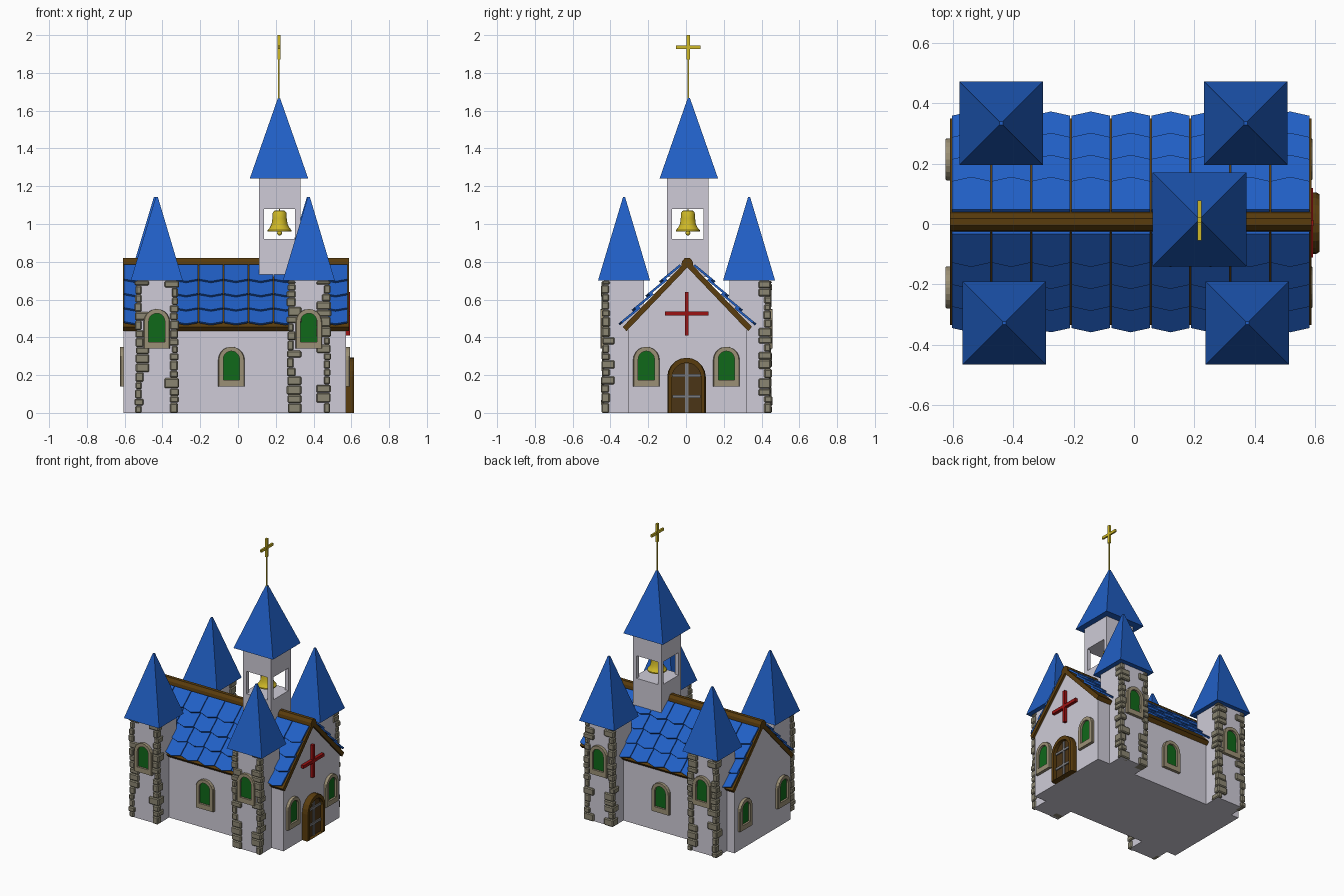
import bpy, bmesh, random
from math import pi, sin, cos, sqrt
from mathutils import Matrix, Vector

if "Cube" in bpy.data.objects:
    bpy.data.objects.remove(bpy.data.objects["Cube"])

random.seed(4)
CY = 0.007  # ridge line


def material(name, r, g, b):
    m = bpy.data.materials.new(name)
    m.diffuse_color = (r, g, b, 1)
    m.use_nodes = True
    m.node_tree.nodes["Principled BSDF"].inputs["Base Color"].default_value = m.diffuse_color
    return m


WALL = material("wall", 0.62, 0.60, 0.68)
BLUE = material("blue_roof", 0.015, 0.115, 0.56)
BROWN = material("dark_wood", 0.10, 0.045, 0.004)
LEAF = material("door_wood", 0.07, 0.035, 0.008)
STONE = material("stone", 0.26, 0.24, 0.17)
FRAME = material("frame", 0.33, 0.28, 0.18)
GREEN = material("glass", 0.005, 0.14, 0.01)
GOLD = material("gold", 0.62, 0.48, 0.02)
RED = material("red", 0.33, 0.006, 0.006)
IRON = material("iron", 0.2, 0.2, 0.21)


def finish(bm, name, mat, matrix=None):
    bmesh.ops.recalc_face_normals(bm, faces=bm.faces)
    me = bpy.data.meshes.new(name)
    bm.to_mesh(me)
    bm.free()
    me.materials.append(mat)
    ob = bpy.data.objects.new(name, me)
    if matrix:
        ob.matrix_world = matrix
    bpy.context.collection.objects.link(ob)
    return ob


def add_box(bm, x0, x1, y0, y1, z0, z1):
    m = Matrix.Translation(((x0 + x1) / 2, (y0 + y1) / 2, (z0 + z1) / 2)) @ \
        Matrix.Diagonal((x1 - x0, y1 - y0, z1 - z0, 1))
    return bmesh.ops.create_cube(bm, size=1, matrix=m)["verts"]


def boxes(name, mat, *dims, matrix=None):
    bm = bmesh.new()
    for d in dims:
        add_box(bm, *d)
    return finish(bm, name, mat, matrix)


def add_prism(bm, points, shift):
    """Extrude a closed 3D polygon along a vector."""
    a = [bm.verts.new(p) for p in points]
    b = [bm.verts.new(Vector(p) + Vector(shift)) for p in points]
    bm.faces.new(a)
    bm.faces.new(b[::-1])
    for i in range(len(a)):
        j = (i + 1) % len(a)
        bm.faces.new((a[i], b[i], b[j], a[j]))


def along_x(name, mat, prof, x0, x1):
    bm = bmesh.new()
    add_prism(bm, [(x0, y + CY, z) for y, z in prof], (x1 - x0, 0, 0))
    return finish(bm, name, mat)


def spire(name, x, y, z, half, h):
    bm = bmesh.new()
    bmesh.ops.create_cone(bm, cap_ends=True, segments=4, radius1=half * sqrt(2), radius2=0.008, depth=h,
                          matrix=Matrix.Translation((x, y, z + h / 2)) @ Matrix.Rotation(pi / 4, 4, 'Z'))
    return finish(bm, name, BLUE)


def arch(hw, z0, z1, n=10):
    s = z1 - hw
    return [(-hw, z0), (hw, z0)] + [(hw * cos(pi * i / n), s + hw * sin(pi * i / n)) for i in range(n + 1)]


def arch_opening(name, pos, angle, outer, inner, d, pane_d, fmat, pmat):
    """Arched frame with an inset panel; local -y faces outwards."""
    m = Matrix.Translation(pos) @ Matrix.Rotation(angle, 4, 'Z')
    bm = bmesh.new()
    rings = [[bm.verts.new((x, y, z)) for x, z in p]
             for p, y in ((outer, 0.01), (outer, -d * 0.75), ([(x * .94, z) for x, z in outer], -d), (inner, -d), (inner, 0.01))]
    for a, b in zip(rings, rings[1:] + rings[:1]):
        for i in range(len(a)):
            j = (i + 1) % len(a)
            bm.faces.new((a[i], a[j], b[j], b[i]))
    finish(bm, name + "_frame", fmat, m)
    bm = bmesh.new()
    add_prism(bm, [(x, 0.01, z) for x, z in inner], (0, -0.01 - pane_d, 0))
    finish(bm, name + "_panel", pmat, m)
    return m


def window(name, pos, angle):
    arch_opening(name, pos, angle, arch(0.07, 0, 0.21), arch(0.043, 0.035, 0.187), 0.02, 0.006, FRAME, GREEN)


# Nave, roof boards, ridge
along_x("nave", WALL, [(-.315, 0), (.315, 0), (.315, .45), (0, .785), (-.315, .45)], -0.605, 0.572)
along_x("roof_boards", BROWN, [(-.342, .455), (0, .81), (.342, .455), (.322, .433), (0, .77), (-.322, .433)], -0.61, 0.588)
along_x("ridge_beam", BROWN, [(-.032, .78), (-.028, .803), (-.012, .821), (.012, .821), (.028, .803), (.032, .78)], -0.61, 0.588)

# Pointed roof tiles, tilted so each row overlaps the next
slope = Vector((0, .342, -.355)).normalized()
for side, label in ((-1, "front"), (1, "back")):
    bm = bmesh.new()
    s_dir = Vector((0, side * slope.y, slope.z))
    n_dir = Vector((0, side * -slope.z, slope.y))
    for tip in (0.185, 0.29, 0.395, 0.497):
        top = max(0.02, tip - 0.14)
        for c in range(9):
            x, hw = -0.605 + 0.132 * (c + 0.5), 0.0635
            pts = []
            for u, s in ((-hw, top), (hw, top), (hw, tip - .018), (0, tip), (-hw, tip - .018)):
                lift = 0.001 + 0.016 * (s - top) / (tip - top)
                pts.append(Vector((x + u, CY, .81)) + s_dir * s + n_dir * lift)
            add_prism(bm, pts, n_dir * 0.012)
    finish(bm, "roof_tiles_" + label, BLUE)

# Corner towers with stone quoins on the outer edges
for i, (x, y) in enumerate(((-.43, -.328), (.375, -.328), (-.44, .334), (.37, .334))):
    side = -1 if y < 0 else 1
    boxes(f"tower_{i}", WALL, (x - .105, x + .105, y - .105, y + .105, 0, .71))
    spire(f"tower_roof_{i}", x, y, 0.70, 0.138, 0.442)
    bm = bmesh.new()
    for e in (-1, 1):
        z = 0.0
        while z < 0.695:
            h = min(random.uniform(.035, .055), .70 - z)
            a, b = random.choice((.025, .035, .065)), random.choice((.025, .03, .055))
            p, q = random.uniform(.006, .014), random.uniform(.008, .018)
            xs = sorted((x + e * (.105 + p), x + e * (.105 - a)))
            ys = sorted((y + side * (.105 + q), y + side * (.105 - b)))
            add_box(bm, *xs, *ys, z, z + h - .002)
            z += h
    bmesh.ops.bevel(bm, geom=bm.edges[:], offset=.006, segments=1, affect='EDGES')
    finish(bm, f"tower_stones_{i}", STONE)
    window(f"tower_window_{i}", (x, y + side * .105, .34), 0 if side < 0 else pi)

# Nave windows
for side in (-1, 1):
    window(f"side_window_{side}", (-.035, CY + side * .315, .14), 0 if side < 0 else pi)
    window(f"entrance_window_{side}", (.572, .002 + side * .212, .14), pi / 2)
    window(f"rear_window_{side}", (-.605, .002 + side * .212, .14), -pi / 2)

# Door with iron straps, red cross above
m = arch_opening("door", (.572, .003, 0), pi / 2, arch(.102, 0, .292), arch(.076, 0.001, .265), .042, .018, BROWN, LEAF)
boxes("door_straps", IRON, (-.009, .009, -.024, -.01, 0, .262), (-.074, .074, -.026, -.01, .08, .096),
      (-.074, .074, -.026, -.01, .19, .206), matrix=m)
boxes("wall_cross", RED, (.565, .594, -.006, .014, .41, .64), (.565, .593, -.111, .119, .515, .537))

# Bell tower, open on four sides
bx, by, r, t = .22, .01, .11, .027
dims = [(bx - r, bx + r, by - r, by + r, .72, .92), (bx - r, bx + r, by - r, by + r, 1.08, 1.245)]
for sx in (-1, 1):
    for sy in (-1, 1):
        dims.append((*sorted((bx + sx * r, bx + sx * (r - t))), *sorted((by + sy * r, by + sy * (r - t))), .92, 1.08))
boxes("bell_tower", WALL, *dims)
spire("bell_tower_roof", bx - .003, by + .005, 1.24, .155, .427)

# Bell and clapper
bm = bmesh.new()
prof = [(0, 1.072), (.028, 1.07), (.036, 1.06), (.038, 1.03), (.042, 1.0), (.052, .98), (.063, .968),
        (.063, .96), (.05, .96), (.03, 1.03), (0, 1.05)]
vs = [bm.verts.new((bx + a, by, z)) for a, z in prof]
es = [bm.edges.new(p) for p in zip(vs, vs[1:])]
bmesh.ops.spin(bm, geom=vs + es, cent=(bx, by, 0), axis=(0, 0, 1), angle=2 * pi, steps=24)
bmesh.ops.remove_doubles(bm, verts=bm.verts, dist=1e-5)
bmesh.ops.create_uvsphere(bm, u_segments=12, v_segments=8, radius=.013, matrix=Matrix.Translation((bx, by, .952)))
add_box(bm, bx - .003, bx + .003, by - .003, by + .003, .95, 1.085)
bell = finish(bm, "bell", GOLD)
bpy.context.view_layer.objects.active = bell
bell.select_set(True)
bpy.ops.object.shade_smooth_by_angle(angle=0.7)

# Rooftop cross
cx, cy = bx - .003, by + .002
boxes("spire_cross", GOLD, (cx - .004, cx + .004, cy - .004, cy + .004, 1.64, 1.88),
      (cx - .007, cx + .007, cy - .009, cy + .009, 1.87, 2.0),
      (cx - .006, cx + .006, cy - .066, cy + .066, 1.926, 1.944))
